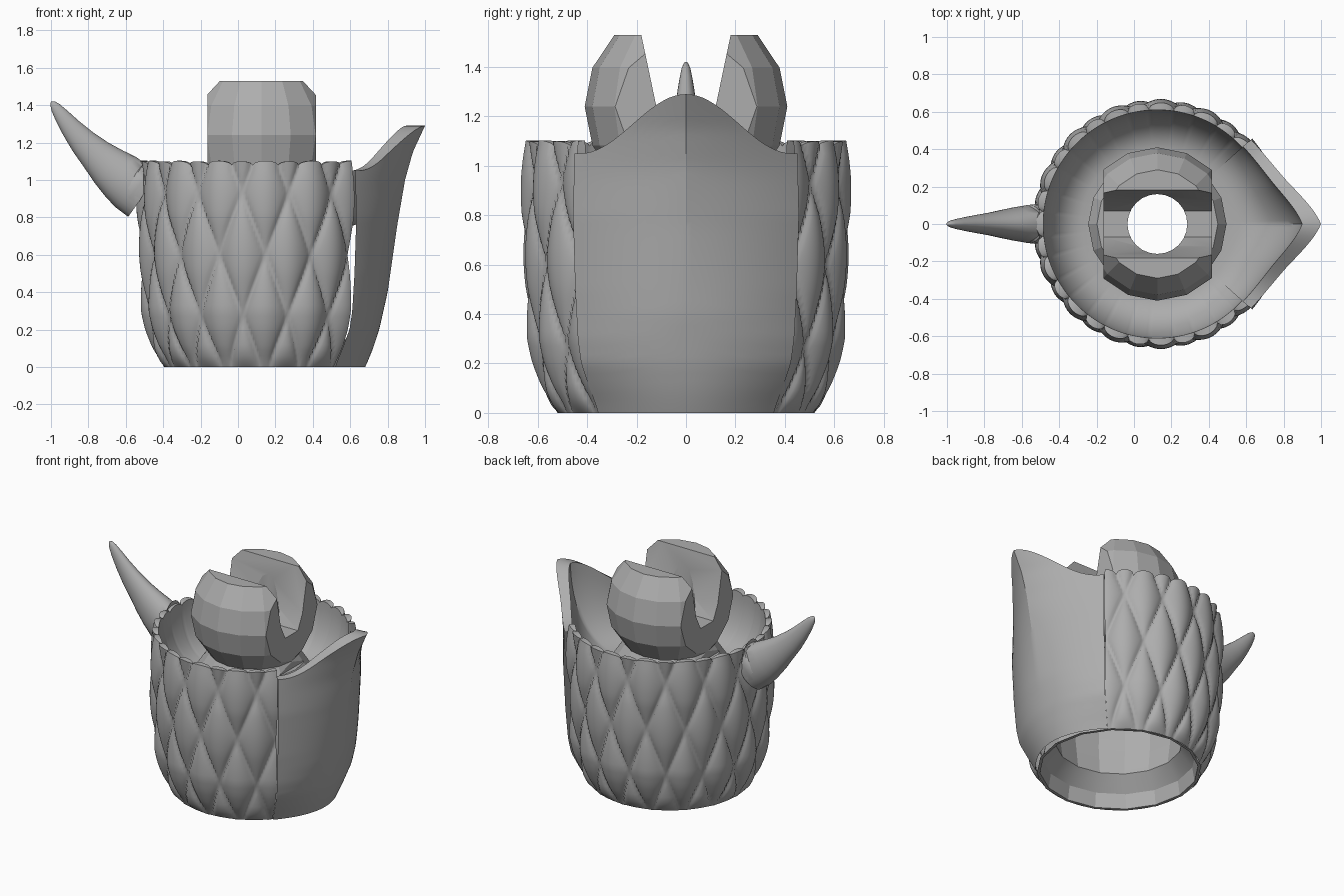
import bpy
import bmesh
from math import sin, cos, pi, radians, sqrt, hypot
from mathutils import Vector

cube = bpy.data.objects.get("Cube")
if cube:
    bpy.data.objects.remove(cube, do_unlink=True)

CX = 0.125                 # axis of the cup
EDGE = radians(42)         # half angle covered by the keel plate
COLUMNS, ROW = 12, 0.66    # scale pattern
FLOOR_R, FLOOR_Z, RIM_R = 0.36, 0.74, 0.61

grey = bpy.data.materials.new("grey_plastic")
grey.use_nodes = True
grey.diffuse_color = (0.42, 0.42, 0.42, 1)
grey.node_tree.nodes["Principled BSDF"].inputs["Base Color"].default_value = (0.42, 0.42, 0.42, 1)


def finish(bm, name, angle):
    bmesh.ops.remove_doubles(bm, verts=bm.verts, dist=0.0005)
    mesh = bpy.data.meshes.new(name)
    bm.to_mesh(mesh)
    bm.free()
    mesh.materials.append(grey)
    ob = bpy.data.objects.new(name, mesh)
    bpy.context.collection.objects.link(ob)
    smooth(ob, angle)
    return ob


def smooth(ob, angle):
    bpy.ops.object.select_all(action='DESELECT')
    ob.select_set(True)
    bpy.context.view_layer.objects.active = ob
    bpy.ops.object.shade_smooth_by_angle(angle=radians(angle))


def grid(name, fn, nu, nv, angle=35):
    """Surface from fn(u, v), with u and v running from 0 to 1."""
    bm = bmesh.new()
    rows = [[bm.verts.new(fn(i / nu, j / nv)) for i in range(nu + 1)] for j in range(nv + 1)]
    for a, b in zip(rows, rows[1:]):
        for i in range(nu):
            bm.faces.new((a[i], a[i + 1], b[i + 1], b[i]))
    return finish(bm, name, angle)


def lathe(name, profile, seg, angle):
    def fn(u, v):
        r, z = profile[round(v * (len(profile) - 1))]
        return Vector((CX + r * cos(2 * pi * u), r * sin(2 * pi * u), z))
    return grid(name, fn, seg, len(profile) - 1, angle)


def lookup(table, z):
    """Smoothed reading of a (height, value) table."""
    for (z0, a), (z1, b) in zip(table, table[1:]):
        if z <= z1:
            return a + (b - a) * (z - z0) / (z1 - z0)
    return table[-1][1]


WALL = [(0, .52), (.04, .53), (.1, .55), (.2, .579), (.3, .599), (.5, .615), (.8, .628), (1.1, .618)]
KEEL = [(0, .68), (.04, .698), (.1, .722), (.2, .755), (.4, .80), (.75, .85), (1.0, .893), (1.15, .935), (1.29, 1.0)]


# Scale-covered wall
def bulge(u, z):
    p, q = u * COLUMNS, (z - 0.27) / ROW
    return sqrt(abs(cos(pi * (p + q)) * cos(pi * (p - q))))


def scale_wall(u, v):
    a = EDGE + (2 * pi - 2 * EDGE) * u
    z = v * 1.08 if v < 1 else 1.08 + 0.03 * bulge(u, 1.08)
    r = lookup(WALL, z) + 0.045 * bulge(u, z) * min(1, z / 0.1) ** 0.5
    return Vector((CX + r * cos(a), r * sin(a), z))


# Smooth keel plate with a raised pointed crest
def keel_plate(u, v):
    s = 2 * u - 1
    z = v * (1.05 + 0.24 * (0.5 + 0.5 * cos(pi * min(1, abs(s) * 1.05))))
    r = lookup(WALL, z) + 0.055 * min(1, 0.2 + z / 0.25)
    sharp = 0.5 * min(1, max(0, (z - 0.3) / 0.65))
    x0 = CX + r * cos(EDGE)
    x = x0 + (lookup(KEEL, z) - x0) * (1 - sharp * abs(s) - (1 - sharp) * s * s)
    return Vector((x, s * r * sin(EDGE), z))


# Rim and bowl lining that follow the top of an outer surface
def lining(outer, stretch):
    def fn(u, v):
        top = outer(u, 1)
        x, y, z = top.x - CX, top.y, top.z
        r = hypot(x, y)
        if v == 0:
            return top
        t = (v * 13 - 1) / 12 * pi / 2
        rim = RIM_R + max(0, r - 0.665) * stretch
        ri = FLOOR_R + (rim - FLOOR_R) * max(0, cos(t)) ** 0.8
        return Vector((CX + x / r * ri, y / r * ri, z - (z - FLOOR_Z) * sin(t)))
    return fn


grid("scale_wall", scale_wall, 22 * COLUMNS, 36, 75)
grid("keel_plate", keel_plate, 40, 40, 20)
grid("bowl_lining", lining(scale_wall, 0), 22 * COLUMNS, 13)
grid("keel_lining", lining(keel_plate, 0.78), 40, 13)

# Recessed underside and hollow
lathe("underside", [(.36, .7), (.42, .55), (.43, .4), (.405, .2), (.49, .1), (.505, 0), (.525, 0)], 16, 20)

# Ball clip on its flange
ball_r, ball_z = 0.41, 1.24
ball = [(ball_r * cos(radians(a)), ball_z + ball_r * sin(radians(a))) for a in (-45, -22.5, 0, 22.5, 45)]
clip = lathe("ball_clip", [(0, .7), (.37, .7), (.37, .83)] + ball + [(0, ball[-1][1])], 16, 18)


def prism(name, outline, x0, x1):
    """Solid from a (y, z) outline drawn along x."""
    bm = bmesh.new()
    face = bm.faces.new([bm.verts.new((x0, y, z)) for y, z in outline])
    out = bmesh.ops.extrude_face_region(bm, geom=[face])
    bmesh.ops.translate(bm, vec=(x1 - x0, 0, 0),
                        verts=[e for e in out["geom"] if isinstance(e, bmesh.types.BMVert)])
    bmesh.ops.recalc_face_normals(bm, faces=bm.faces)
    return finish(bm, name, 30)


def cut(target, cutter):
    mod = target.modifiers.new("cut", 'BOOLEAN')
    mod.operation = 'DIFFERENCE'
    mod.solver = 'EXACT'
    mod.object = cutter
    bpy.ops.object.select_all(action='DESELECT')
    target.select_set(True)
    bpy.context.view_layer.objects.active = target
    bpy.ops.object.modifier_apply(modifier=mod.name)
    bpy.data.objects.remove(cutter, do_unlink=True)


side = [(-.6, .9), (.6, .9), (.6, 1.8), (-.6, 1.8)]
cut(clip, prism("side_cutter", side, 0.417, 0.9))
cut(clip, prism("side_cutter", side, -0.65, -0.163))
half = [(.07, 1.14), (.12, 1.24), (.182, 1.535), (.19, 1.6)]
cut(clip, prism("slot_cutter", half + [(-y, z) for y, z in reversed(half)], -0.6, 0.9))
cut(clip, lathe("bore_cutter", [(0, .5), (.16, .5), (.16, 1.8), (0, 1.8)], 24, 30))
smooth(clip, 18)


# Horn and its collar, flattened tubes along a path of (x, z, radius), ending flat in the wall
def tube(name, path, flat):
    def fn(u, v):
        i = round(v * (len(path) - 1))
        x, z, r = path[i]
        a, b = path[max(i - 1, 0)], path[min(i + 1, len(path) - 1)]
        d = Vector((b[0] - a[0], 0, b[1] - a[1])).normalized()
        n = Vector((-d.z, 0, d.x))
        t = 2 * pi * u
        p = Vector((x, 0, z)) + n * (r * cos(t)) + Vector((0, -flat * r * sin(t), 0))
        p.x = min(p.x, -0.505)
        return p
    return grid(name, fn, 24, len(path) - 1, 40)


tube("horn", [(-.5, .925, .15), (-.57, .975, .148), (-.63, 1.02, .133), (-.69, 1.07, .115),
              (-.76, 1.135, .092), (-.83, 1.205, .074), (-.89, 1.275, .057),
              (-.94, 1.34, .042), (-.975, 1.388, .028), (-.992, 1.411, .015), (-1, 1.42, 0)], 0.68)
tube("horn_collar", [(-.49, .935, .165), (-.53, .972, .168), (-.565, .992, .162), (-.575, 1.0, .145)], 0.63)
